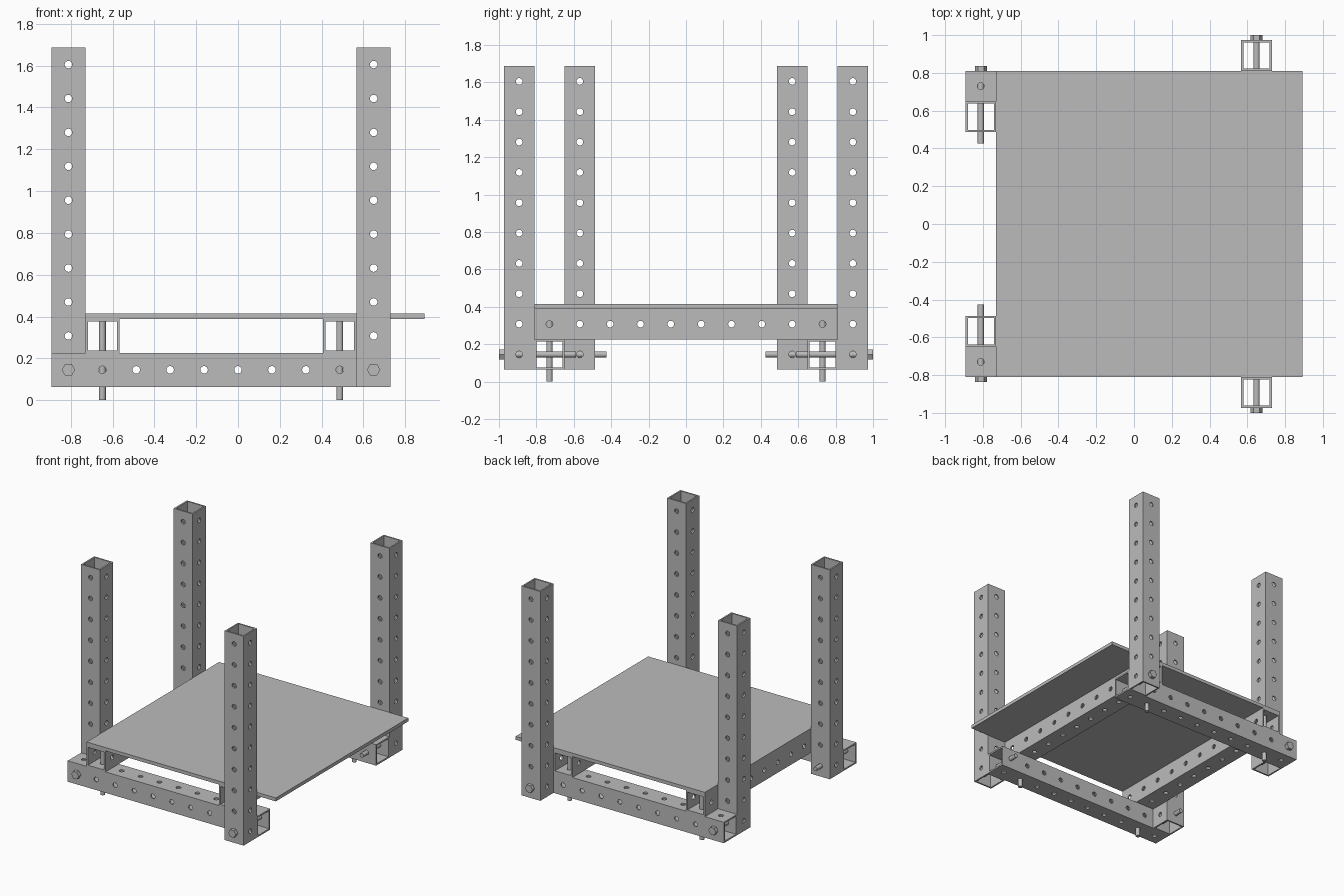
import bpy, bmesh
from math import sin, cos, pi, radians
from mathutils import Matrix

cube = bpy.data.objects.get("Cube")
if cube:
    bpy.data.objects.remove(cube)

U = 0.1622        # tube width and hole pitch
WALL = 0.012      # tube wall thickness
HOLES = 10
BASE = 0.064      # underside of the lower tubes
SEG = 16

steel = bpy.data.materials.new("grey_steel")
steel.use_nodes = True
steel.diffuse_color = (0.5, 0.5, 0.5, 1)
steel.node_tree.nodes["Principled BSDF"].inputs["Base Color"].default_value = (0.5, 0.5, 0.5, 1)


def finish(bm, name):
    mesh = bpy.data.meshes.new(name)
    bm.to_mesh(mesh)
    bm.free()
    mesh.materials.append(steel)
    return mesh


def place(name, mesh, loc, rot=(0, 0, 0)):
    ob = bpy.data.objects.new(name, mesh)
    ob.location = loc
    ob.rotation_euler = [radians(a) for a in rot]
    bpy.context.collection.objects.link(ob)
    return ob


def tube_mesh():
    """Square tube along z with a row of round holes in all four walls."""
    bm = bmesh.new()
    h, inner, r = U / 2, U / 2 - WALL, 0.018
    for side in range(4):
        turn = Matrix.Rotation(side * pi / 2, 3, 'Z')
        for k in range(HOLES):
            zc = (k - (HOLES - 1) / 2) * U
            rings = [[], [], [], []]
            for i in range(SEG):
                c, s = cos(2 * pi * i / SEG), sin(2 * pi * i / SEG)
                m = max(abs(c), abs(s))
                spots = [(h, c / m * h, s / m * h), (h, c * r, s * r),
                         (inner, c * r, s * r), (inner, c / m * inner, s / m * h)]
                for ring, (x, y, z) in zip(rings, spots):
                    ring.append(bm.verts.new(turn @ Matrix.Translation((x, y, z + zc)).translation))
            # outer skin, hole wall, inner skin
            for j in range(3):
                for i in range(SEG):
                    n = (i + 1) % SEG
                    f = bm.faces.new((rings[j][i], rings[j][n], rings[j + 1][n], rings[j + 1][i]))
                    f.smooth = j == 1
    bmesh.ops.remove_doubles(bm, verts=bm.verts, dist=0.0002)
    # close the wall thickness at both open ends
    for sign in (-1, 1):
        rim = [e for e in bm.edges if e.is_boundary and e.verts[0].co.z * sign > 0]
        bmesh.ops.bridge_loops(bm, edges=rim)
    bmesh.ops.recalc_face_normals(bm, faces=bm.faces)
    return finish(bm, "drilled_tube")


def bolt_mesh(length):
    """Hex head above z = 0, round shank below it."""
    bm = bmesh.new()
    bmesh.ops.create_cone(bm, cap_ends=True, segments=SEG, radius1=0.0165, radius2=0.0165,
                          depth=length, matrix=Matrix.Translation((0, 0, -length / 2)))
    for f in bm.faces:
        f.smooth = len(f.verts) == 4
    head = Matrix.Translation((0, 0, 0.0132)) @ Matrix.Rotation(pi / 2, 4, 'Z')
    bmesh.ops.create_cone(bm, cap_ends=True, segments=6, radius1=0.032, radius2=0.032,
                          depth=0.0264, matrix=head)
    return finish(bm, "hex_bolt")


tube = tube_mesh()
bolt = bolt_mesh(0.386)
low_z = BASE + U / 2
post_z = BASE + HOLES * U / 2

# front and back halves mirror each other
for end, sy in (("front", -1), ("back", 1)):
    place(end + "_rail", tube, (-U / 2, sy * 4.5 * U, low_z), (0, 90, 0))
    for side, x, row in (("right", -5 * U, 3.5), ("left", 4 * U, 5.5)):
        place(f"{end}_{side}_post", tube, (x, sy * row * U, post_z))
        outer = max(row, 4.5) + 0.5
        place(f"{end}_{side}_post_bolt", bolt, (x, sy * outer * U, low_z), (-90 * sy, 0, 0))
    for side, x in (("right", -4 * U), ("left", 3 * U)):
        place(f"{end}_{side}_deck_bolt", bolt, (x, sy * 4.5 * U, 0.386))

# cross rails resting on the lower rails
for side, x in (("right", -4 * U), ("left", 3 * U)):
    place(side + "_cross_rail", tube, (x, 0, low_z + U), (90, 0, 0))

# flat deck
bm = bmesh.new()
bmesh.ops.create_cube(bm, size=1, matrix=Matrix.Diagonal((10 * U, 10 * U, 0.0265, 1)))
place("deck", finish(bm, "deck"), (U / 2, 0, BASE + 2 * U + 0.01325))
